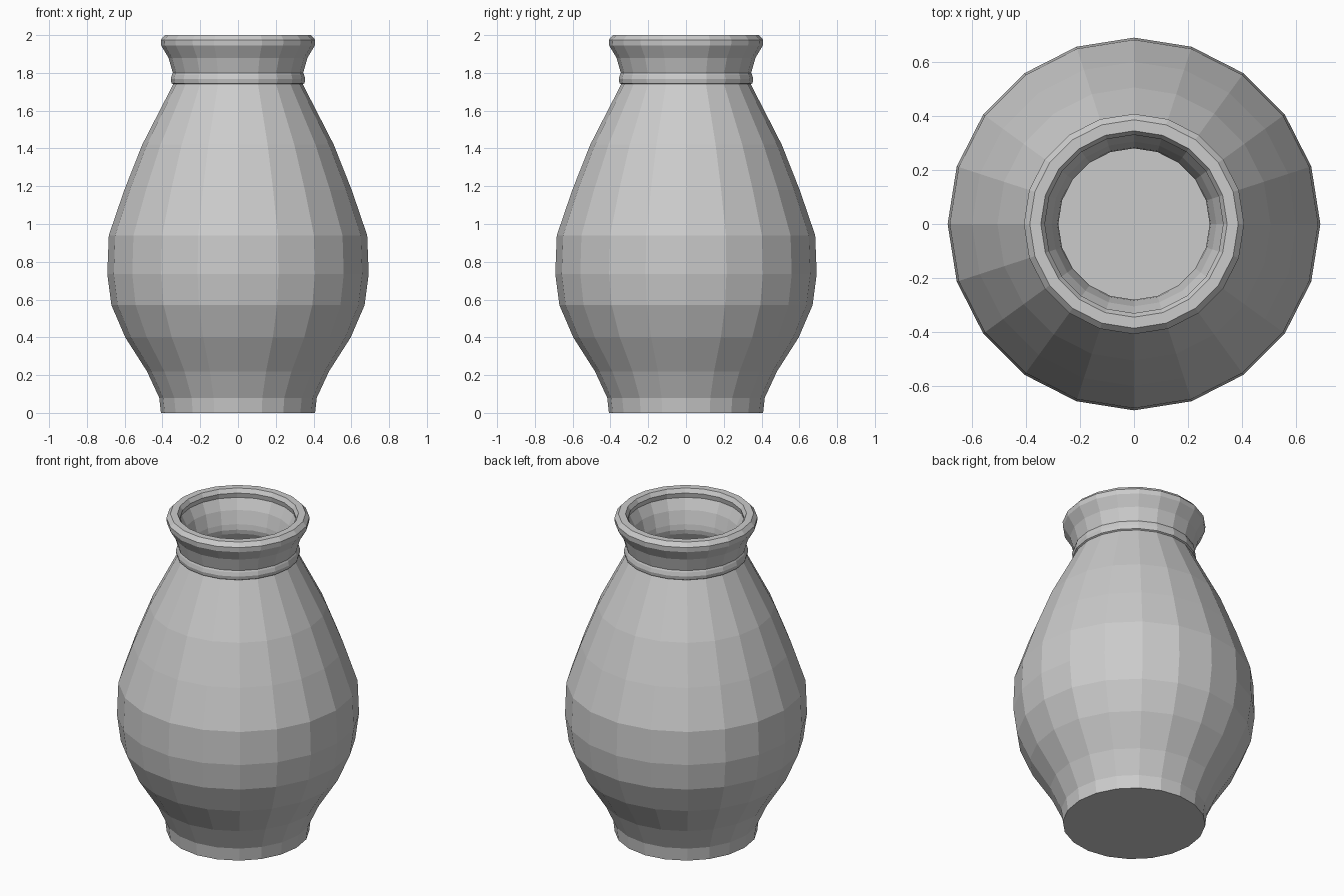
import bpy, bmesh
from math import sin, cos, tau

SIDES = 20

# (radius, height) from the foot up to the rim
OUTER = [(0.408, 0.0), (0.417, 0.08), (0.482, 0.22), (0.597, 0.40), (0.67, 0.57),
         (0.692, 0.735), (0.684, 0.94), (0.602, 1.18), (0.507, 1.42), (0.343, 1.74),
         (0.352, 1.745), (0.356, 1.767), (0.350, 1.79), (0.345, 1.80),
         (0.368, 1.88), (0.407, 1.945), (0.409, 1.975), (0.387, 2.0)]
# from the rim down the hollow to the floor
INNER = [(0.346, 2.0), (0.331, 1.975), (0.337, 1.945), (0.306, 1.88), (0.285, 1.80),
         (0.281, 1.767), (0.286, 1.74), (0.45, 1.40), (0.545, 1.16), (0.625, 0.93),
         (0.632, 0.74), (0.612, 0.59), (0.545, 0.43), (0.43, 0.25), (0.36, 0.10),
         (0.35, 0.06)]


def lathe(name, profile):
    """Revolve a profile around z and cap both ends."""
    bm = bmesh.new()
    rings = [[bm.verts.new((r * cos(tau * i / SIDES), r * sin(tau * i / SIDES), z))
              for i in range(SIDES)] for r, z in profile]
    for a, b in zip(rings, rings[1:]):
        for i in range(SIDES):
            j = (i + 1) % SIDES
            bm.faces.new((a[i], a[j], b[j], b[i]))
    bm.faces.new(rings[0][::-1])
    bm.faces.new(rings[-1])
    bmesh.ops.recalc_face_normals(bm, faces=bm.faces)
    mesh = bpy.data.meshes.new(name)
    bm.to_mesh(mesh)
    bm.free()
    obj = bpy.data.objects.new(name, mesh)
    bpy.context.collection.objects.link(obj)
    return obj


# Hollow vase with collar ring and flared lip
lathe("vase", OUTER + INNER)
